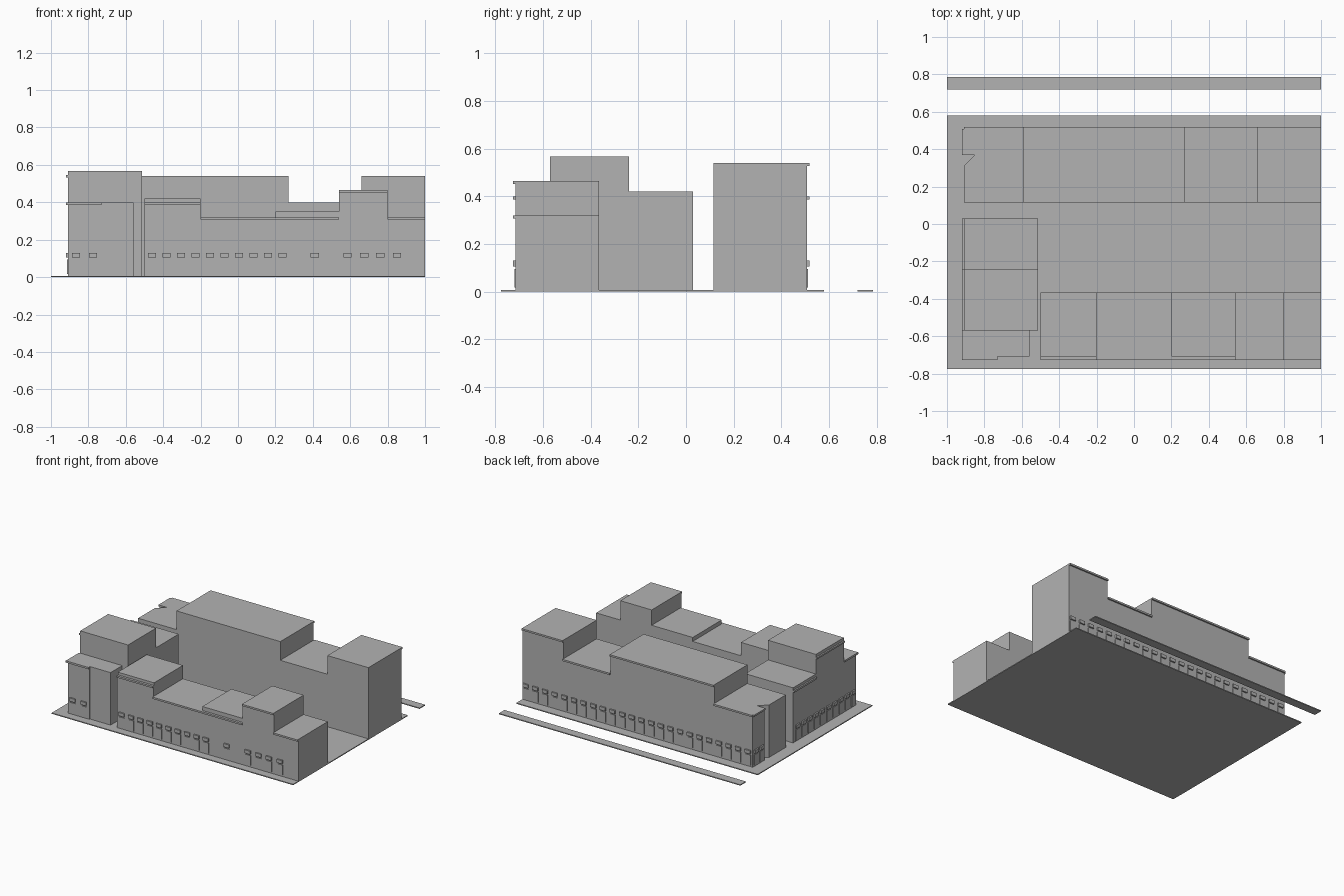
import bpy, bmesh

if "Cube" in bpy.data.objects:
    bpy.data.objects.remove(bpy.data.objects["Cube"])

stone = bpy.data.materials.new("plain_grey")
stone.diffuse_color = (0.45, 0.45, 0.45, 1)
stone.use_nodes = True
stone.node_tree.nodes["Principled BSDF"].inputs["Base Color"].default_value = stone.diffuse_color


def finish(name, bm):
    bmesh.ops.recalc_face_normals(bm, faces=bm.faces)
    me = bpy.data.meshes.new(name)
    bm.to_mesh(me)
    bm.free()
    me.materials.append(stone)
    ob = bpy.data.objects.new(name, me)
    bpy.context.collection.objects.link(ob)


def add_box(bm, x0, x1, y0, y1, z0, z1):
    vs = bmesh.ops.create_cube(bm, size=1)["verts"]
    for v in vs:
        v.co.x = x1 if v.co.x > 0 else x0
        v.co.y = y1 if v.co.y > 0 else y0
        v.co.z = z1 if v.co.z > 0 else z0


def boxes(name, items):
    bm = bmesh.new()
    for it in items:
        add_box(bm, *it)
    finish(name, bm)


def prism(name, outline, z0, z1):
    bm = bmesh.new()
    face = bm.faces.new([bm.verts.new((x, y, z0)) for x, y in outline])
    top = bmesh.ops.extrude_face_region(bm, geom=[face])["geom"]
    for v in top:
        if isinstance(v, bmesh.types.BMVert):
            v.co.z = z1
    finish(name, bm)


FRONT, BACK, LEFT = -0.715, 0.507, -0.908   # outer wall planes
OUT = 0.011                                 # cornice and awning projection
BASE = 0.001

# Pavement and the far kerb across the street
boxes("pavement", [(-1, 1, -0.776, 0.58, 0, 0.007)])
boxes("far_kerb", [(-1, 1, 0.72, 0.785, 0, 0.007)])

# Front row of buildings
front = [("front_west", -0.5, -0.2, 0.40), ("front_middle", -0.2, 0.2, 0.32),
         ("front_centre", 0.2, 0.54, 0.32), ("front_tower", 0.54, 0.8, 0.465),
         ("front_east", 0.8, 1.0, 0.32)]
for name, x0, x1, h in front:
    boxes(name, [(x0, x1, FRONT, -0.365, BASE, h)])
    boxes(name + "_cornice", [(x0, x1, FRONT - OUT, FRONT, h - 0.013, h)])
boxes("front_west_attic", [(-0.5, -0.2, -0.708, -0.365, 0.40, 0.42)])
boxes("front_centre_attic", [(0.2, 0.54, -0.708, -0.365, 0.32, 0.35)])

# Left wing: corner house with a stepped front, tall block, lower block
prism("corner_house", [(LEFT, FRONT), (-0.73, FRONT), (-0.73, -0.708),
                       (-0.56, -0.708), (-0.56, -0.57), (LEFT, -0.57)], BASE, 0.40)
boxes("left_tall_block", [(LEFT, -0.512, -0.57, -0.24, BASE, 0.567)])
boxes("left_low_block", [(LEFT, -0.512, -0.24, 0.03, BASE, 0.42)])
boxes("left_cornices", [
    (LEFT - OUT, -0.73, FRONT - OUT, FRONT, 0.386, 0.40),
    (LEFT - OUT, LEFT, FRONT, -0.57, 0.386, 0.40),
    (LEFT - OUT, LEFT, -0.57, -0.24, 0.533, 0.545),
    (LEFT - OUT, LEFT, -0.24, 0.03, 0.386, 0.40)])

# Back row, its left end notched for an angled entrance
prism("back_corner", [(LEFT, 0.115), (-0.59, 0.115), (-0.59, BACK), (LEFT, BACK),
                      (LEFT, 0.37), (-0.85, 0.37), (LEFT, 0.312)], BASE, 0.40)
back = [("back_main", -0.59, 0.27, 0.54), ("back_link", 0.27, 0.66, 0.40),
        ("back_east", 0.66, 1.0, 0.54)]
for name, x0, x1, h in back:
    boxes(name, [(x0, x1, 0.115, BACK, BASE, h)])
for name, x0, x1, h in back + [("back_corner", LEFT, -0.59, 0.40)]:
    boxes(name + "_cornice", [(x0, x1, BACK, BACK + OUT, h - 0.013, h)])
boxes("back_corner_side_cornice", [(LEFT - OUT, LEFT, 0.37, BACK, 0.387, 0.40)])

# Shop awnings with thin window plates under them
W, T = 0.022, 0.005
front_x = [-0.866, -0.775] + [-0.46 + 0.0775 * i for i in range(10)] \
    + [0.41, 0.585, 0.675, 0.76, 0.85]
back_x = [-0.87 + 0.08 * i for i in range(24)]
left_y = [-0.68 + 0.0735 * i for i in range(10)] + [0.405, 0.47]
for part, d, z0, z1 in (("awnings", OUT, 0.105, 0.13), ("shop_windows", T, 0.018, 0.095)):
    boxes("front_" + part, [(x - W, x + W, FRONT - d, FRONT, z0, z1) for x in front_x])
    boxes("back_" + part, [(x - W, x + W, BACK, BACK + d, z0, z1) for x in back_x])
    boxes("left_" + part, [(LEFT - d, LEFT, y - W, y + W, z0, z1) for y in left_y])
